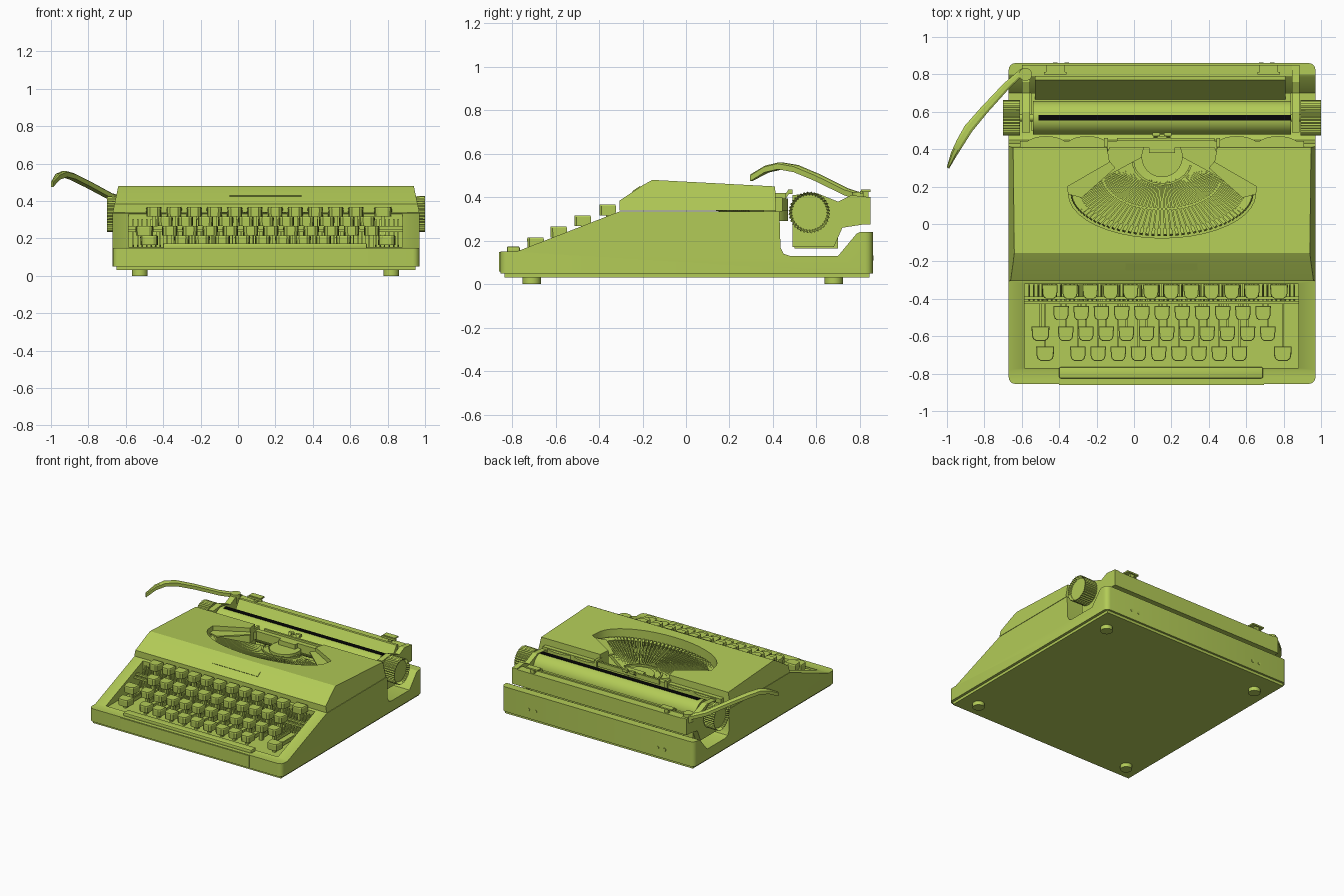
import bpy, bmesh, math
from mathutils import Vector, Matrix

if "Cube" in bpy.data.objects:
    bpy.data.objects.remove(bpy.data.objects["Cube"])

CX = 0.15          # middle of the body, the lever sticks out on one side
HW = 0.82          # half width of the body
parts = []


def material(name, rgb):
    m = bpy.data.materials.new(name)
    m.use_nodes = True
    m.diffuse_color = (*rgb, 1)
    m.node_tree.nodes["Principled BSDF"].inputs["Base Color"].default_value = (*rgb, 1)
    return m


GREEN = material("lime green", (0.45, 0.60, 0.095))
BLACK = material("black", (0.002, 0.002, 0.002))


def finish(bm, name, mat=GREEN):
    bmesh.ops.recalc_face_normals(bm, faces=bm.faces)
    me = bpy.data.meshes.new(name)
    bm.to_mesh(me)
    bm.free()
    me.materials.append(mat)
    ob = bpy.data.objects.new(name, me)
    bpy.context.collection.objects.link(ob)
    parts.append(ob)
    return ob


def prism(bm, pts, axis, a, b, scale=1.0):
    """Closed prism from a flat outline, along x or z, last end scaled."""
    place = (lambda u, v, w: (w, u, v)) if axis == "x" else (lambda u, v, w: (u, v, w))
    cu = sum(p[0] for p in pts) / len(pts)
    cv = sum(p[1] for p in pts) / len(pts)
    lo = [bm.verts.new(place(u, v, a)) for u, v in pts]
    hi = [bm.verts.new(place(cu + (u - cu) * scale, cv + (v - cv) * scale, b)) for u, v in pts]
    n = len(pts)
    for i in range(n):
        j = (i + 1) % n
        bm.faces.new((lo[i], lo[j], hi[j], hi[i]))
    return bm.faces.new(lo), bm.faces.new(hi)


def box(bm, x0, x1, y0, y1, z0, z1):
    prism(bm, [(x0, y0), (x1, y0), (x1, y1), (x0, y1)], "z", z0, z1)


def beam(bm, p, q, w, h):
    """Box of width w and height h from point p to point q."""
    p, q = Vector(p), Vector(q)
    d = q - p
    rot = d.to_track_quat("X", "Z").to_matrix().to_4x4()
    size = Matrix.Diagonal((d.length, w, h, 1))
    bmesh.ops.create_cube(bm, size=1, matrix=Matrix.Translation((p + q) / 2) @ rot @ size)


def circle(u, v, r, n):
    return [(u + r * math.cos(2 * math.pi * i / n), v + r * math.sin(2 * math.pi * i / n)) for i in range(n)]


def cut(target, cutter):
    cutter.hide_render = True
    mod = target.modifiers.new("cut", "BOOLEAN")
    mod.operation, mod.solver, mod.object = "DIFFERENCE", "EXACT", cutter
    dg = bpy.context.evaluated_depsgraph_get()
    me = bpy.data.meshes.new_from_object(target.evaluated_get(dg))
    target.modifiers.clear()
    target.data = me


def drop(ob):
    parts.remove(ob)
    bpy.data.objects.remove(ob)


# Lower body: side outline with sloping front and carriage bay, rounded corners
bm = bmesh.new()
prism(bm, [(-.855, .05), (-.855, .15), (-.78, .15), (-.305, .335), (.43, .335), (.435, .17),
           (.45, .14), (.48, .13), (.70, .13), (.785, .232), (.80, .24), (.86, .24), (.86, .05)],
      "x", CX - HW, CX + HW)
bm.edges.ensure_lookup_table()
corners = [e for e in bm.edges if abs(e.verts[0].co.x - e.verts[1].co.x) < .001
           and abs(e.verts[0].co.y - e.verts[1].co.y) < .001 and abs(e.verts[0].co.y) > .8]
bmesh.ops.bevel(bm, geom=corners, offset=.035, segments=4, affect="EDGES", profile=.5)
body = finish(bm, "lower_body")

# Top cover: sides lean inwards with height
bm = bmesh.new()
outline = [(-.305, .338), (-.305, .385), (-.20, .455), (-.155, .48), (.41, .45), (.415, .338)]
prism(bm, outline, "x", -1, 1)
for v in bm.verts:
    v.co.x = CX + v.co.x * (HW - .03 * (v.co.z - .338) / .142)
cover = finish(bm, "top_cover")

# Openings: keyboard well and fan-shaped type basket
bm = bmesh.new()
box(bm, -.585, .88, -.77, -.32, .14, .6)
well = finish(bm, "well_cutter")
bm = bmesh.new()
arc = [math.radians(180 + 9 * i) for i in range(21)]
fan = [(CX + .5 * math.cos(t), .16 + .235 * math.sin(t)) for t in arc]
fan += [(.655, .20), (.43, .33), (.46, .5), (-.16, .5), (-.13, .33), (-.355, .20)]
prism(bm, fan, "z", .29, .7)
basket = finish(bm, "basket_cutter")
cut(body, well)
cut(body, basket)
cut(cover, basket)
drop(well)
drop(basket)

# Base plate and feet
bm = bmesh.new()
box(bm, CX - HW + .02, CX + HW - .02, -.835, .845, .03, .052)
finish(bm, "base_plate")
bm = bmesh.new()
for x in (-.525, .82):
    for y in (-.71, .68):
        prism(bm, circle(x, y, .042, 24), "z", 0, .032)
finish(bm, "feet")

# Front panel, space bar and name plate
bm = bmesh.new()
box(bm, -.40, .695, -.86, -.852, .058, .147)
finish(bm, "front_panel")
bm = bmesh.new()
box(bm, -.40, .69, -.825, -.765, .14, .174)
bmesh.ops.bevel(bm, geom=bm.edges[:], offset=.008, segments=2, affect="EDGES", profile=.5)
finish(bm, "space_bar")
bm = bmesh.new()
beam(bm, (-.045, -.228, .437), (.34, -.228, .437), .042, .007)
bmesh.ops.rotate(bm, verts=bm.verts, cent=(CX, -.228, .437), matrix=Matrix.Rotation(math.radians(33.7), 3, "X"))
finish(bm, "name_plate")

# Keys, with posts and levers below; each row: y, top z, first x, count, extra wide keys
rows = [(-.36, .367, -.45, 11, [.775]), (-.475, .317, -.39, 11, []),
        (-.585, .266, -.365, 11, [-.50]), (-.692, .216, -.30, 9, [-.475, .795])]
keys, stems = bmesh.new(), bmesh.new()
for y, top, x0, count, extra in rows:
    spots = [(x0 + .108 * i, 1) for i in range(count)] + [(x, 1.15) for x in extra]
    for x, wide in spots:
        half = [(.040, .036), (.038, -.012), (.033, -.028), (.020, -.038)]
        shape = half + [(-u, v) for u, v in reversed(half)]
        prism(keys, [(x + u * wide, y + v) for u, v in shape], "z", top - .05, top - .008, 1.04)
        prism(keys, [(x + u * wide * 1.04, y + v * 1.04) for u, v in shape], "z", top - .008, top, .93)
        box(stems, x - .011, x + .011, y - .008, y + .02, .14, top - .045)
        box(stems, x - .005, x + .005, y, -.32, .15, .175)
finish(keys, "keys")
for i in range(60):
    x = -.56 + .024 * i
    beam(stems, (x, -.40, .16), (x, -.32, .30), .008, .02)
finish(stems, "key_levers")
bm = bmesh.new()
for y, z in ((-.42, .235), (-.395, .25)):
    box(bm, -.585, .88, y - .008, y + .008, z, z + .015)
finish(bm, "key_guide_bars")

# Type basket: fan of type bars with heads, cross arcs and inner segment
bm = bmesh.new()
ribs = 46
for i in range(ribs):
    t = math.pi * (1.02 + .96 * i / (ribs - 1))
    c, s = math.cos(t), math.sin(t)
    inner = Vector((CX + .11 * c, .36 + .11 * s, .33))
    outer = Vector((CX + .485 * c, .165 + .225 * s, .395))
    beam(bm, inner, outer, .009, .03)
    beam(bm, inner.lerp(outer, .9), outer, .018, .045)
finish(bm, "type_bars")
bm = bmesh.new()
for f, z in ((.12, .35), (.55, .36)):
    ring = []
    for i in range(25):
        t = math.pi * (1.02 + .04 * i * .96)
        c, s = math.cos(t), math.sin(t)
        ring.append((CX + (.11 + .375 * f) * c, .36 - .195 * f + (.11 + .115 * f) * s, z))
    for p, q in zip(ring, ring[1:]):
        beam(bm, p, q, .012, .03)
prism(bm, circle(CX, .36, .11, 32), "z", .29, .365)
finish(bm, "type_segment")

# Wing plates beside the basket, ribbon rail and type guide
bm = bmesh.new()
for s in (-1, 1):
    wing = [(.505, .16), (.505, .20), (.28, .335), (.25, .30), (.43, .14)]
    prism(bm, [(CX + s * u, v) for u, v in wing], "z", .415, .425)
    box(bm, CX + s * .30 - .01, CX + s * .30 + .01, .33, .46, .36, .42)
finish(bm, "wing_plates")
bm = bmesh.new()
for s in (-1, 1):
    for d in (.40, .62):
        prism(bm, [(CX + s * d + .12 * u, .41 + .06 * v) for u, v in circle(0, 0, 1, 24)], "z", .338, .395)
box(bm, CX - .76, CX + .76, .41, .445, .335, .40)
finish(bm, "ribbon_rail")
bm = bmesh.new()
box(bm, CX - .24, CX + .28, .445, .46, .38, .415)
box(bm, CX - .07, CX + .07, .38, .43, .33, .40)
for s in (-1, 1):
    beam(bm, (CX + s * .035, .42, .34), (CX + s * .035, .475, .43), .02, .012)
    beam(bm, (CX + s * .05, .48, .425), (CX + s * .01, .48, .425), .02, .02)
finish(bm, "type_guide")

# Carriage: platen with painted strip, knobs, end plates
PY, PZ = .568, .33
bm = bmesh.new()
prism(bm, circle(PY, PZ, .09, 48), "x", -.54, .84)
prism(bm, circle(PY, PZ, .02, 16), "x", -.64, .92)
finish(bm, "platen")
bm = bmesh.new()
box(bm, -.51, .84, .553, .583, .414, .4225)
finish(bm, "platen_strip", BLACK)
bm = bmesh.new()
for a, b in ((-.61, -.70), (.89, 1.0)):
    ridged = [(PY + (u - PY) * k, PZ + (v - PZ) * k)
              for i, (u, v) in enumerate(circle(PY, PZ, .086, 72)) for k in (1.1 if i % 2 else 1.03,)]
    cap = prism(bm, ridged, "x", a, b, 1.02)[1]
    bmesh.ops.recalc_face_normals(bm, faces=bm.faces)
    bmesh.ops.inset_individual(bm, faces=[cap], thickness=.012, depth=-.02)
finish(bm, "platen_knobs")
bm = bmesh.new()
plate = [(.49, .17), (.68, .17), (.72, .26), (.85, .28), (.85, .40), (.76, .41), (.70, .38), (.60, .42), (.49, .41)]
prism(bm, plate, "x", -.60, -.555)
prism(bm, plate, "x", .845, .885)
finish(bm, "carriage_ends")

# Carriage bed, rear rail and sloping paper table
bm = bmesh.new()
box(bm, -.55, .84, .50, .70, .165, .235)
box(bm, -.60, .885, .785, .85, .275, .395)
prism(bm, [(.665, .24), (.68, .235), (.79, .385), (.79, .405), (.77, .405)], "x", -.53, .81)
finish(bm, "paper_table")
bm = bmesh.new()
for x in (-.42, .72):
    box(bm, x - .05, x + .05, .805, .85, .425, .436)
    box(bm, x - .06, x + .06, .80, .812, .415, .43)
    box(bm, x - .015, x + .015, .815, .84, .39, .427)
finish(bm, "paper_guides")

# Return lever: tapered bar along a bent path
path = [(-.59, .82, .40), (-.68, .74, .425), (-.80, .61, .49), (-.885, .51, .532),
        (-.93, .435, .545), (-.965, .37, .53), (-.995, .30, .49)]
widths = [.035, .04, .045, .05, .045, .035, .015]
bm = bmesh.new()
side = Vector((.78, -.62, 0))
loops = []
for p, w in zip(path, widths):
    p = Vector(p)
    loops.append([bm.verts.new(p + side * a * w / 2 + Vector((0, 0, b * .016)))
                  for a, b in ((-1, -1), (1, -1), (1, .6), (.5, 1), (-.5, 1), (-1, .6))])
for l, m in zip(loops, loops[1:]):
    for i in range(6):
        j = (i + 1) % 6
        bm.faces.new((l[i], l[j], m[j], m[i]))
bm.faces.new(loops[0])
bm.faces.new(loops[-1])
prism(bm, circle(-.58, .80, .035, 20), "z", .36, .425)
finish(bm, "return_lever")

# Rear screws
bm = bmesh.new()
for x in (-.42, -.36, .68, .74):
    bmesh.ops.create_cone(bm, cap_ends=True, segments=12, radius1=.012, radius2=.012, depth=.008,
                          matrix=Matrix.Translation((x, .86, .12)) @ Matrix.Rotation(math.pi / 2, 4, "X"))
finish(bm, "rear_screws")

bpy.ops.object.select_all(action="DESELECT")
for ob in parts:
    ob.select_set(True)
bpy.context.view_layer.objects.active = parts[0]
bpy.ops.object.shade_smooth_by_angle(angle=math.radians(25))
